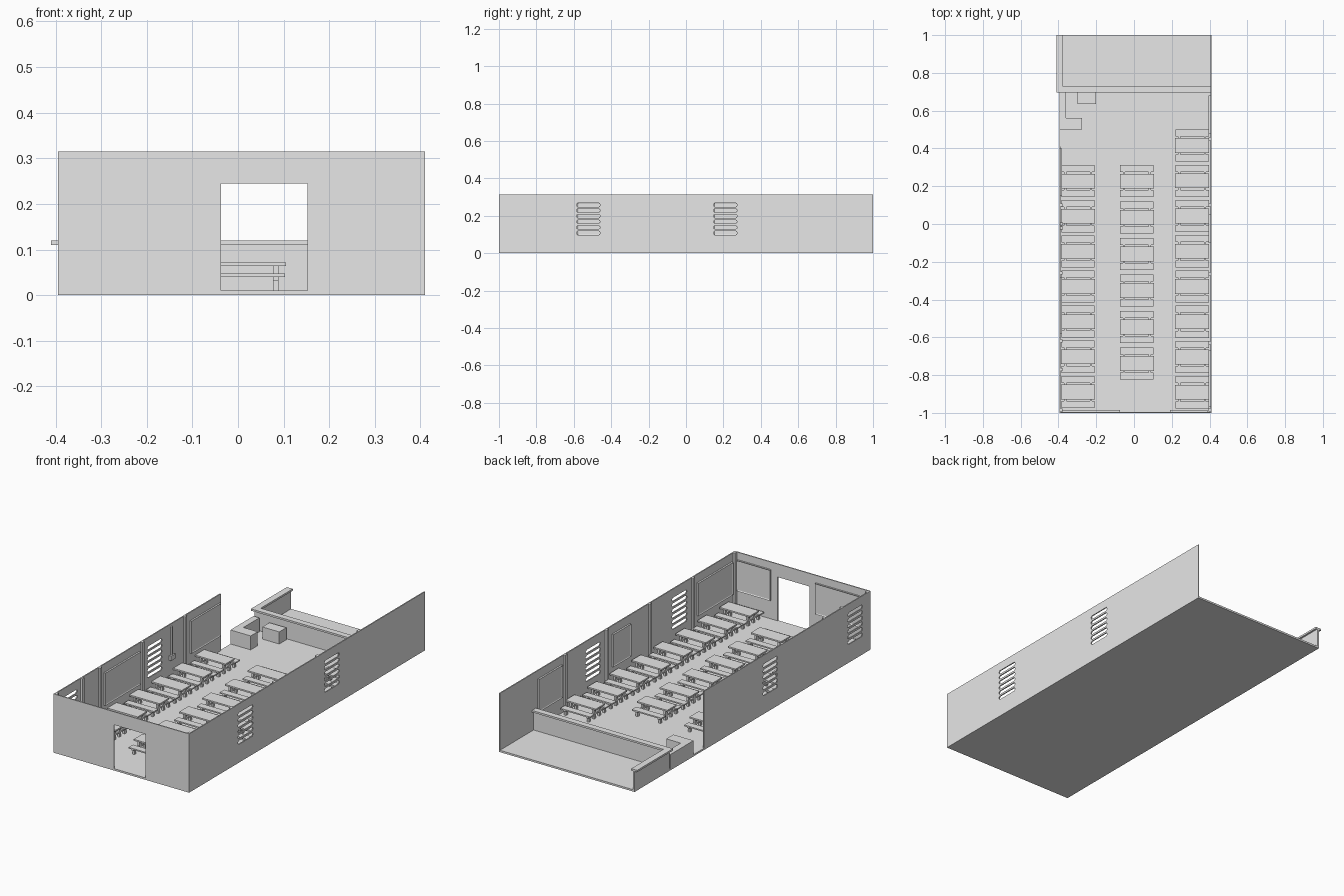
import bpy, bmesh
from mathutils import Vector

cube = bpy.data.objects.get("Cube")
if cube:
    bpy.data.objects.remove(cube, do_unlink=True)

grey = bpy.data.materials.new("plain_grey")
grey.use_nodes = True
grey.diffuse_color = (0.8, 0.8, 0.8, 1)
grey.node_tree.nodes["Principled BSDF"].inputs["Base Color"].default_value = (0.8, 0.8, 0.8, 1)

FLOOR, TOP, THICK = 0.01, 0.315, 0.006
LEFT, RIGHT = -0.395, 0.41


def add_box(bm, x, y, z):
    """Add a box from three (low, high) ranges."""
    verts = bmesh.ops.create_cube(bm, size=1)["verts"]
    for v in verts:
        v.co = [lo + (c + 0.5) * (hi - lo) for c, (lo, hi) in zip(v.co, (x, y, z))]
    return verts


def finish(bm, name):
    mesh = bpy.data.meshes.new(name)
    bm.to_mesh(mesh)
    bm.free()
    mesh.materials.append(grey)
    return place(mesh, name)


def place(mesh, name, location=(0, 0, 0)):
    obj = bpy.data.objects.new(name, mesh)
    obj.location = location
    bpy.context.collection.objects.link(obj)
    return obj


def boxes(name, *ranges):
    bm = bmesh.new()
    for r in ranges:
        add_box(bm, *r)
    return finish(bm, name)


def cut(obj, cutter):
    """Apply a boolean cut, then drop the cutter."""
    cutter.hide_render = True
    mod = obj.modifiers.new("openings", "BOOLEAN")
    mod.operation, mod.solver, mod.object = "DIFFERENCE", "EXACT", cutter
    graph = bpy.context.evaluated_depsgraph_get()
    mesh = bpy.data.meshes.new_from_object(obj.evaluated_get(graph))
    obj.modifiers.clear()
    obj.data = mesh
    bpy.data.objects.remove(cutter, do_unlink=True)


def louvre_cutter(x, centres):
    """Stacks of six slots with rounded corners through a side wall."""
    bm = bmesh.new()
    for cy in centres:
        for i in range(6):
            z = 0.098 + i * 0.03
            add_box(bm, (x - 0.03, x + 0.03), (cy - 0.063, cy + 0.063), (z, z + 0.02))
    along = [e for e in bm.edges
             if abs(e.verts[0].co.x - e.verts[1].co.x) > 0.01]
    bmesh.ops.bevel(bm, geom=along, offset=0.005, segments=2, affect="EDGES")
    return finish(bm, "slot_cutter")


def framed_panel(name, x, y, z, normal):
    """Thin wall panel with a raised rim on its room side."""
    bm = bmesh.new()
    add_box(bm, x, y, z)
    bm.normal_update()
    face = max(bm.faces, key=lambda f: f.normal.dot(Vector(normal)))
    bmesh.ops.inset_region(bm, faces=[face], thickness=0.008, depth=0)
    for v in face.verts:
        v.co -= Vector(normal) * 0.003
    return finish(bm, name)


# Floor and outer walls
boxes("floor", ((LEFT, RIGHT), (-1, 1), (0, FLOOR)))
front = boxes("front_wall", ((LEFT, RIGHT), (-1, -1 + THICK), (0, TOP)))
cut(front, boxes("door_cutter", ((-0.037, 0.152), (-1.1, -0.9), (FLOOR, 0.245))))
right = boxes("long_wall", ((RIGHT - THICK, RIGHT), (-1, 1), (0, TOP)))
cut(right, louvre_cutter(RIGHT, (-0.522, 0.21)))
left = boxes("short_wall", ((LEFT, LEFT + THICK), (-1, 0.41), (0, TOP)))
cut(left, louvre_cutter(LEFT, (-0.87, -0.15)))

# Slim wall posts
for y in (-0.985, -0.63, -0.265, 0.1, 0.45):
    boxes("long_wall_post", ((RIGHT - 0.016, RIGHT - THICK), (y - 0.008, y + 0.008), (FLOOR, TOP)))
for y in (-0.985, -0.77, -0.62, -0.26, 0.1):
    boxes("short_wall_post", ((LEFT + THICK, LEFT + 0.016), (y - 0.008, y + 0.008), (FLOOR, TOP)))

# Framed panels hung inside
for y in ((-0.965, -0.67), (-0.1, 0.05), (0.48, 0.68)):
    framed_panel("long_wall_panel", (RIGHT - 0.015, RIGHT - THICK), y, (0.095, 0.27), (-1, 0, 0))
for y in ((-0.58, -0.28), (0.15, 0.4)):
    framed_panel("short_wall_panel", (LEFT + THICK, LEFT + 0.015), y, (0.095, 0.27), (1, 0, 0))
for x in ((-0.38, -0.075), (0.19, 0.39)):
    framed_panel("front_wall_panel", x, (-1 + THICK, -0.985), (0.11, 0.275), (0, 1, 0))

# Small wall fitting: thin rod with a wider foot
boxes("wall_fitting",
      ((LEFT + THICK, LEFT + 0.013), (-0.016, -0.004), (0.14, 0.3)),
      ((LEFT + THICK, LEFT + 0.018), (-0.028, 0.008), (0.125, 0.15)))

# Low divider with an L-shaped ledge
boxes("divider_wall",
      ((LEFT, RIGHT - THICK), (0.705, 0.715), (FLOOR, 0.11)),
      ((LEFT, LEFT + 0.01), (0.715, 1), (FLOOR, 0.11)))
boxes("divider_ledge",
      ((-0.41, RIGHT - THICK), (0.695, 0.728), (0.11, 0.12)),
      ((-0.41, -0.375), (0.728, 1), (0.11, 0.12)))

# Corner counter and free-standing box
boxes("corner_counter",
      ((LEFT, -0.275), (0.5, 0.56), (FLOOR, 0.085)),
      ((LEFT, -0.36), (0.56, 0.695), (FLOOR, 0.085)))
boxes("storage_box", ((-0.3, -0.2), (0.635, 0.695), (FLOOR, 0.075)))

# One table with two benches, reused for every row
bm = bmesh.new()
add_box(bm, (-0.09, 0.09), (-0.039, 0.039), (0.064, 0.072))
for s in (-1, 1):
    add_box(bm, (-0.088, 0.088), sorted((s * 0.048, s * 0.085)), (0.04, 0.047))
    end = sorted((s * 0.062, s * 0.074))
    add_box(bm, end, (-0.08, 0.08), (0.032, 0.04))
    for y, h in ((-0.066, 0.034), (-0.022, 0.064), (0.022, 0.064), (0.066, 0.034)):
        add_box(bm, end, (y - 0.007, y + 0.007), (FLOOR, h))
first = finish(bm, "table_set")
table_mesh = first.data
bpy.data.objects.remove(first, do_unlink=True)

# Three rows of tables: x, first y, spacing, count
for x, start, step, count in ((-0.296, 0.227, -0.186, 7),
                              (0.015, 0.227, -0.193, 6),
                              (0.308, 0.415, -0.1865, 8)):
    for i in range(count):
        place(table_mesh, "table_set", (x, start + i * step, 0))
